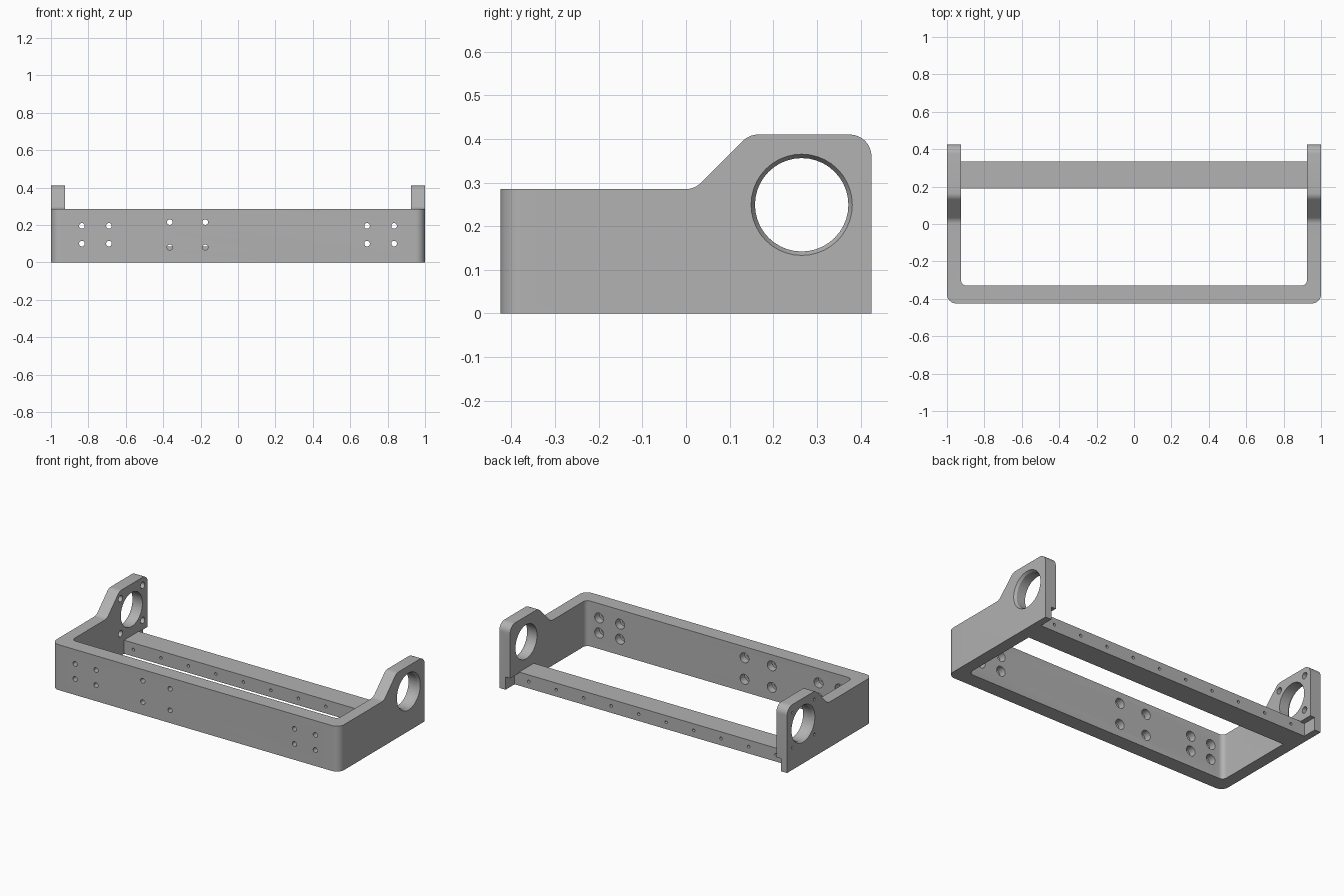
import bpy, bmesh, math
from mathutils import Vector, Matrix

old = bpy.data.objects.get("Cube")
if old:
    bpy.data.objects.remove(old, do_unlink=True)

grey = bpy.data.materials.new("plain grey")
grey.use_nodes = True
color = (0.445, 0.445, 0.445, 1)
grey.diffuse_color = color
grey.node_tree.nodes["Principled BSDF"].inputs["Base Color"].default_value = color


def rounded(corners, steps=8):
    """Turn (a, b, radius) corners into a filleted outline."""
    out = []
    for i, (a, b, r) in enumerate(corners):
        p = Vector((a, b))
        if r == 0:
            out.append(p)
            continue
        u = (Vector(corners[i - 1][:2]) - p).normalized()
        v = (Vector(corners[(i + 1) % len(corners)][:2]) - p).normalized()
        half = u.angle(v) / 2
        center = p + (u + v).normalized() * (r / math.sin(half))
        start = p + u * (r / math.tan(half)) - center
        end = p + v * (r / math.tan(half)) - center
        for k in range(steps + 1):
            t = k / steps
            ang = math.pi - 2 * half
            w = (start * math.sin((1 - t) * ang) + end * math.sin(t * ang)) / math.sin(ang)
            out.append(center + w)
    return out


def finish(name, bm):
    bmesh.ops.recalc_face_normals(bm, faces=bm.faces)
    mesh = bpy.data.meshes.new(name)
    bm.to_mesh(mesh)
    bm.free()
    mesh.materials.append(grey)
    obj = bpy.data.objects.new(name, mesh)
    bpy.context.collection.objects.link(obj)
    return obj


def prism(name, outline, place, vector):
    bm = bmesh.new()
    face = bm.faces.new([bm.verts.new(place(p)) for p in outline])
    ext = bmesh.ops.extrude_face_region(bm, geom=[face], use_keep_orig=True)
    moved = [g for g in ext["geom"] if isinstance(g, bmesh.types.BMVert)]
    bmesh.ops.translate(bm, verts=moved, vec=vector)
    return finish(name, bm)


def drill(bm, origin, axis, rings, sides=24):
    """Stepped round cutter: rings are (distance along axis, radius)."""
    turn = Vector((0, 0, 1)).rotation_difference(Vector(axis)).to_matrix().to_4x4()
    place = Matrix.Translation(origin) @ turn
    loops = []
    for d, r in rings:
        loops.append([bm.verts.new(place @ Vector((r * math.cos(k * math.tau / sides),
                                                   r * math.sin(k * math.tau / sides), d)))
                      for k in range(sides)])
    for lo, hi in zip(loops, loops[1:]):
        for k in range(sides):
            n = (k + 1) % sides
            bm.faces.new((lo[k], lo[n], hi[n], hi[k]))
    bm.faces.new(loops[0][::-1])
    bm.faces.new(loops[-1])


def box(bm, low, high):
    low, high = Vector(low), Vector(high)
    size = Matrix.Diagonal((high - low).to_4d())
    size[3][3] = 1
    bmesh.ops.create_cube(bm, size=1, matrix=Matrix.Translation((low + high) / 2) @ size)


def boolean(target, tool, mode):
    mod = target.modifiers.new("cut", 'BOOLEAN')
    mod.operation, mod.object, mod.solver = mode, tool, 'EXACT'
    activate(target)
    bpy.ops.object.modifier_apply(modifier=mod.name)
    bpy.data.objects.remove(tool, do_unlink=True)


def activate(obj):
    bpy.ops.object.select_all(action='DESELECT')
    obj.select_set(True)
    bpy.context.view_layer.objects.active = obj


INNER, FRONT, BACK, WALL = 0.925, -0.425, 0.425, -0.33

# U-shaped frame: plan outline crossed with the side outline
plan = rounded([(-1, BACK, 0), (-1, FRONT, 0.05), (1, FRONT, 0.05), (1, BACK, 0),
                (INNER, BACK, 0), (INNER, WALL, 0.03), (-INNER, WALL, 0.03), (-INNER, BACK, 0)])
side = rounded([(-0.6, -0.0, 0), (BACK, 0, 0), (BACK, 0.41, 0.05),
                (0.145, 0.41, 0.05), (0.02, 0.285, 0.05), (-0.6, 0.285, 0)])
frame = prism("frame", plan, lambda p: (p.x, p.y, -0.1), (0, 0, 0.7))
profile = prism("side_profile", side, lambda p: (-1.2, p.x, p.y), (2.4, 0, 0))
boolean(frame, profile, 'INTERSECT')

cut = bmesh.new()
# Counterbored screw holes in the front wall
spots = [(x * s, z) for s in (-1, 1) for x in (0.69, 0.835) for z in (0.10, 0.195)]
spots += [(x, z) for x in (-0.365, -0.175) for z in (0.08, 0.215)]
for x, z in spots:
    drill(cut, (x, FRONT, z), (0, 1, 0),
          [(-0.02, 0.015), (0.05, 0.015), (0.05, 0.031), (0.13, 0.031)])

# Large side bores with chamfered outer rims, and notches behind the bar
cy, cz = 0.265, 0.249
for s in (-1, 1):
    drill(cut, (s, cy, cz), (-s, 0, 0),
          [(-0.01, 0.122), (0.015, 0.107), (0.1, 0.107)], 40)
    a, b = sorted((s * 0.9, s * 0.957))
    box(cut, (a, 0.335, -0.05), (b, 0.5, 0.08))

# Four counterbored holes around the bore on the right-hand side plate
for dy in (-0.11, 0.11):
    for dz in (-0.11, 0.11):
        drill(cut, (-1, cy + dy, cz + dz), (1, 0, 0),
              [(-0.02, 0.008), (0.035, 0.008), (0.035, 0.02), (0.1, 0.02)], 16)
boolean(frame, finish("frame_cutter", cut), 'DIFFERENCE')

# Rear cross bar with a row of small through holes
bar_mesh = bmesh.new()
box(bar_mesh, (-0.95, 0.19, 0), (0.95, 0.335, 0.085))
rear_bar = finish("rear_bar", bar_mesh)
cut = bmesh.new()
for i in range(10):
    drill(cut, (-0.86 + i * 0.191, 0.15, 0.043), (0, 1, 0), [(0, 0.009), (0.25, 0.009)], 16)
boolean(rear_bar, finish("bar_cutter", cut), 'DIFFERENCE')

for obj in (frame, rear_bar):
    activate(obj)
    bpy.ops.object.shade_smooth_by_angle(angle=math.radians(30))
